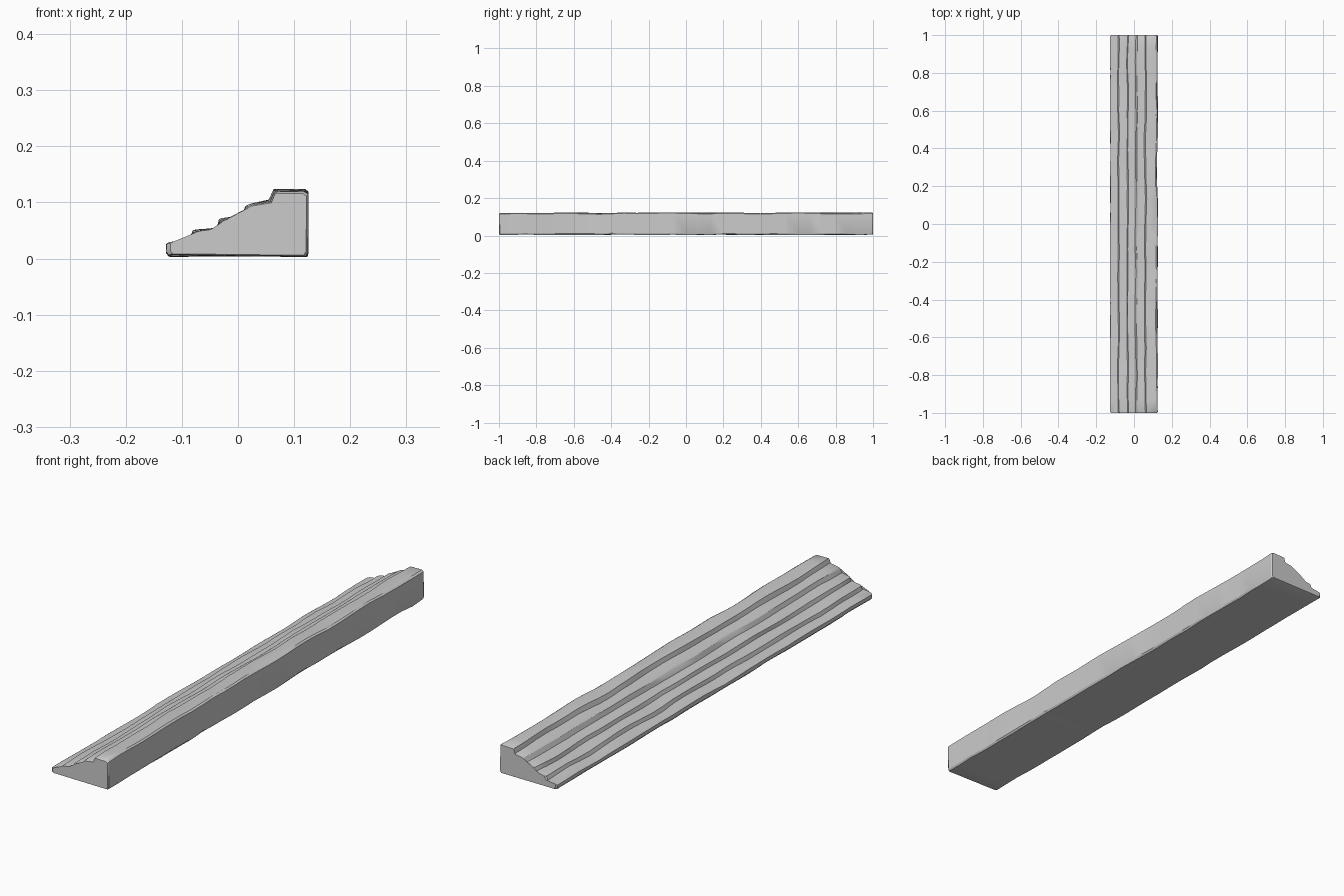
import bpy, bmesh, math
from mathutils import Vector, noise

if "Cube" in bpy.data.objects:
    bpy.data.objects.remove(bpy.data.objects["Cube"])

# Stepped cross-section (x, z), low edge on the left, tall back on the right
profile = [
    (-0.122, 0.003), (-0.127, 0.009), (-0.127, 0.024),
    (-0.122, 0.027), (-0.085, 0.032), (-0.079, 0.046),
    (-0.074, 0.048), (-0.036, 0.053), (-0.031, 0.067),
    (-0.026, 0.069), (0.008, 0.076), (0.016, 0.093),
    (0.021, 0.096), (0.057, 0.102), (0.064, 0.119),
    (0.069, 0.121), (0.118, 0.121), (0.125, 0.116),
    (0.125, 0.010), (0.120, 0.003),
]
centre = Vector((0.04, 0.055))
SEGMENTS = 30


def wobble(x, y, z, seed):
    return noise.noise(Vector((x * 14 + seed, y * 6.5, z * 14)))


def make_ring(bm, y, shrink=1.0):
    ring = []
    for px, pz in profile:
        x = centre.x + (px - centre.x) * shrink
        z = centre.y + (pz - centre.y) * shrink
        # Hand-hewn unevenness, varying along the length
        dx = 0.006 * wobble(px, y, pz, 3.7)
        dz = 0.006 * wobble(px, y, pz, 21.3)
        if pz < 0.011:
            dz = abs(dz) * 0.8
        x = max(-0.128, min(0.126, x + dx))
        z = max(0.0, min(0.124, z + dz))
        ring.append(bm.verts.new((x, y, z)))
    return ring


# Long stepped beam with worn ends
bm = bmesh.new()
rings = [make_ring(bm, -1.0, 0.955)]
for i in range(SEGMENTS + 1):
    rings.append(make_ring(bm, -0.994 + 1.988 * i / SEGMENTS))
rings.append(make_ring(bm, 1.0, 0.955))

count = len(profile)
for a, b in zip(rings, rings[1:]):
    for k in range(count):
        n = (k + 1) % count
        bm.faces.new((a[k], a[n], b[n], b[k]))
caps = [bm.faces.new(rings[0]), bm.faces.new(rings[-1])]
bmesh.ops.triangulate(bm, faces=caps)
bmesh.ops.recalc_face_normals(bm, faces=bm.faces[:])

mesh = bpy.data.meshes.new("stone_steps")
bm.to_mesh(mesh)
bm.free()
steps = bpy.data.objects.new("stone_steps", mesh)
bpy.context.collection.objects.link(steps)

# Soft surface with crisp step edges
bpy.context.view_layer.objects.active = steps
steps.select_set(True)
bpy.ops.object.shade_smooth_by_angle(angle=math.radians(30))
